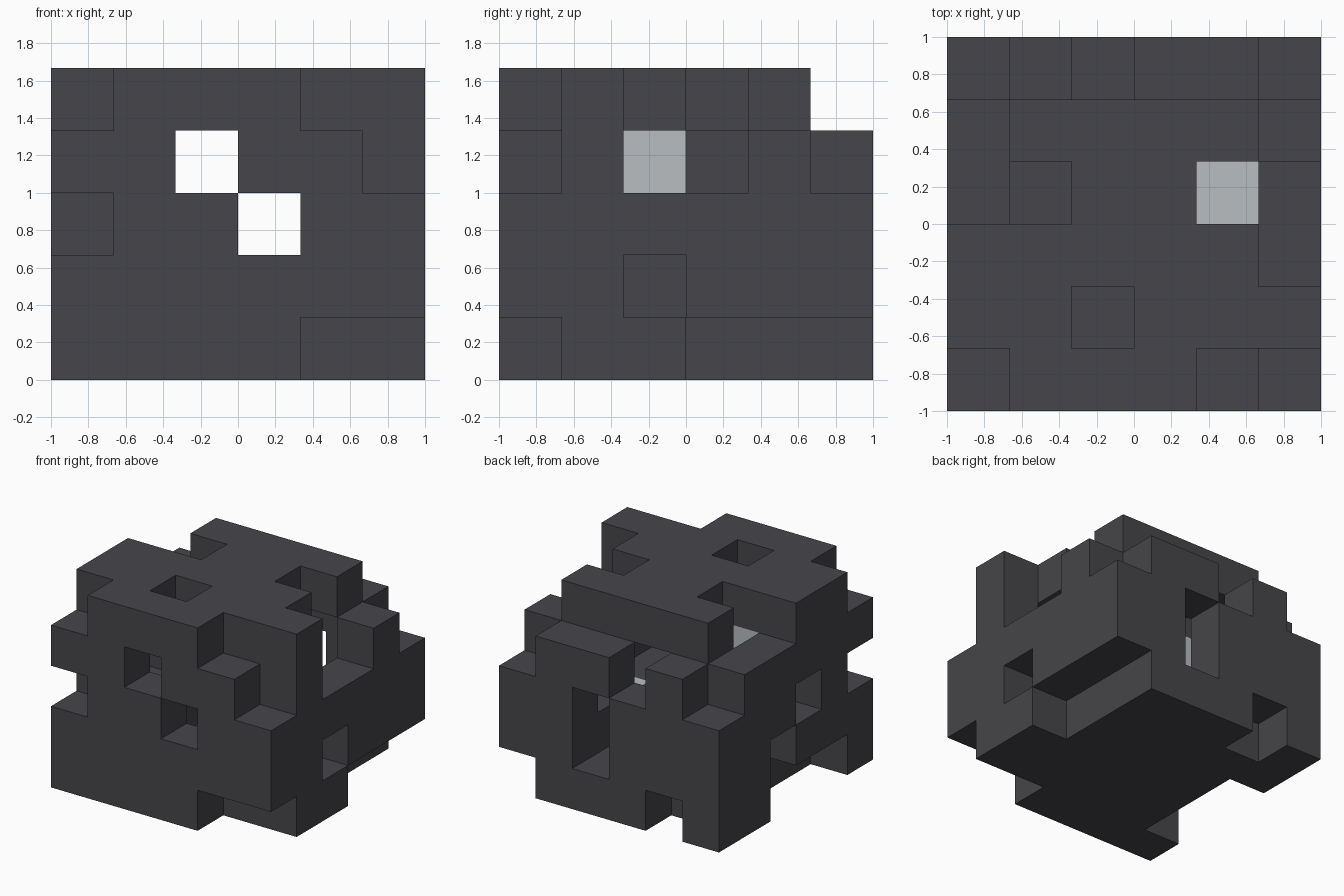
import bpy
import bmesh
from itertools import product
from mathutils import Vector

WIDE, TALL = 6, 5          # block grid: WIDE x WIDE x TALL cells
CELL = 2 / WIDE
ALL = (0, WIDE - 1)

if "Cube" in bpy.data.objects:
    bpy.data.objects.remove(bpy.data.objects["Cube"], do_unlink=True)


def make_material(name, colour):
    mat = bpy.data.materials.new(name)
    mat.use_nodes = True
    mat.diffuse_color = colour
    bsdf = next(n for n in mat.node_tree.nodes if n.type == "BSDF_PRINCIPLED")
    bsdf.inputs["Base Color"].default_value = colour
    return mat


def span(value):
    first, last = value if isinstance(value, tuple) else (value, value)
    return range(first, last + 1)


def cells(x, y, z):
    """Set of grid cells in a box; each axis is one index or (first, last)."""
    return set(product(span(x), span(y), span(z)))


def carve(*boxes):
    for box in boxes:
        solid.difference_update(cells(*box))


def build(name, part, mat):
    """Make a mesh of the exposed faces of the cells in one part."""
    bm = bmesh.new()
    for cell in sorted(part):
        for axis, side in product(range(3), (-1, 1)):
            step = [0, 0, 0]
            step[axis] = side
            if tuple(a + b for a, b in zip(cell, step)) in solid:
                continue
            normal = Vector(step)
            u = Vector([float(i == (axis + 1) % 3) for i in range(3)])
            v = normal.cross(u)
            centre = Vector(cell) + Vector((.5, .5, .5)) + normal / 2
            corners = [centre + (a * u + b * v) / 2
                       for a, b in ((-1, -1), (1, -1), (1, 1), (-1, 1))]
            bm.faces.new([bm.verts.new(c * CELL - Vector((1, 1, 0)))
                          for c in corners])
    bmesh.ops.remove_doubles(bm, verts=bm.verts, dist=CELL / 100)
    mesh = bpy.data.meshes.new(name)
    bm.to_mesh(mesh)
    bm.free()
    mesh.materials.append(mat)
    obj = bpy.data.objects.new(name, mesh)
    bpy.context.collection.objects.link(obj)


solid = cells(ALL, ALL, (0, TALL - 1))

# Hollow interior
carve(((1, 4), (1, 4), (2, 3)), ((2, 3), (1, 4), 1))
# Tunnels from front to back
carve((2, ALL, 3), (3, ALL, 2))
# Front notches
carve((0, 0, 4), (0, 0, 2), ((4, 5), 0, 4), (5, 0, 3), ((4, 5), 0, 0))
# Notches on the +x side
carve((5, (2, 3), (3, 4)), (5, 4, 4), (5, 5, (3, 4)), (5, 2, 1),
      (5, (3, 5), 0))
# Back notches
carve((ALL, 5, 4), (0, 5, 3), (1, 5, 0), (3, 5, 1))
# Notches on the -x side
carve((0, (3, 4), 4), (0, 2, 2), (0, 3, (0, 1)), (0, (1, 2), 0))
# Holes in the top
carve((1, 3, 4), (4, 3, 4), (2, 1, 4))

# Pale blocks set inside the dark shell
upper = cells(1, 2, 3)
lower = cells(4, 3, 1)
solid |= upper | lower

dark = make_material("dark grey", (.061, .060, .068, 1))
pale = make_material("pale grey", (.48, .51, .53, 1))
build("block_shell", solid - upper - lower, dark)
build("upper_inner_block", upper, pale)
build("lower_inner_block", lower, pale)
